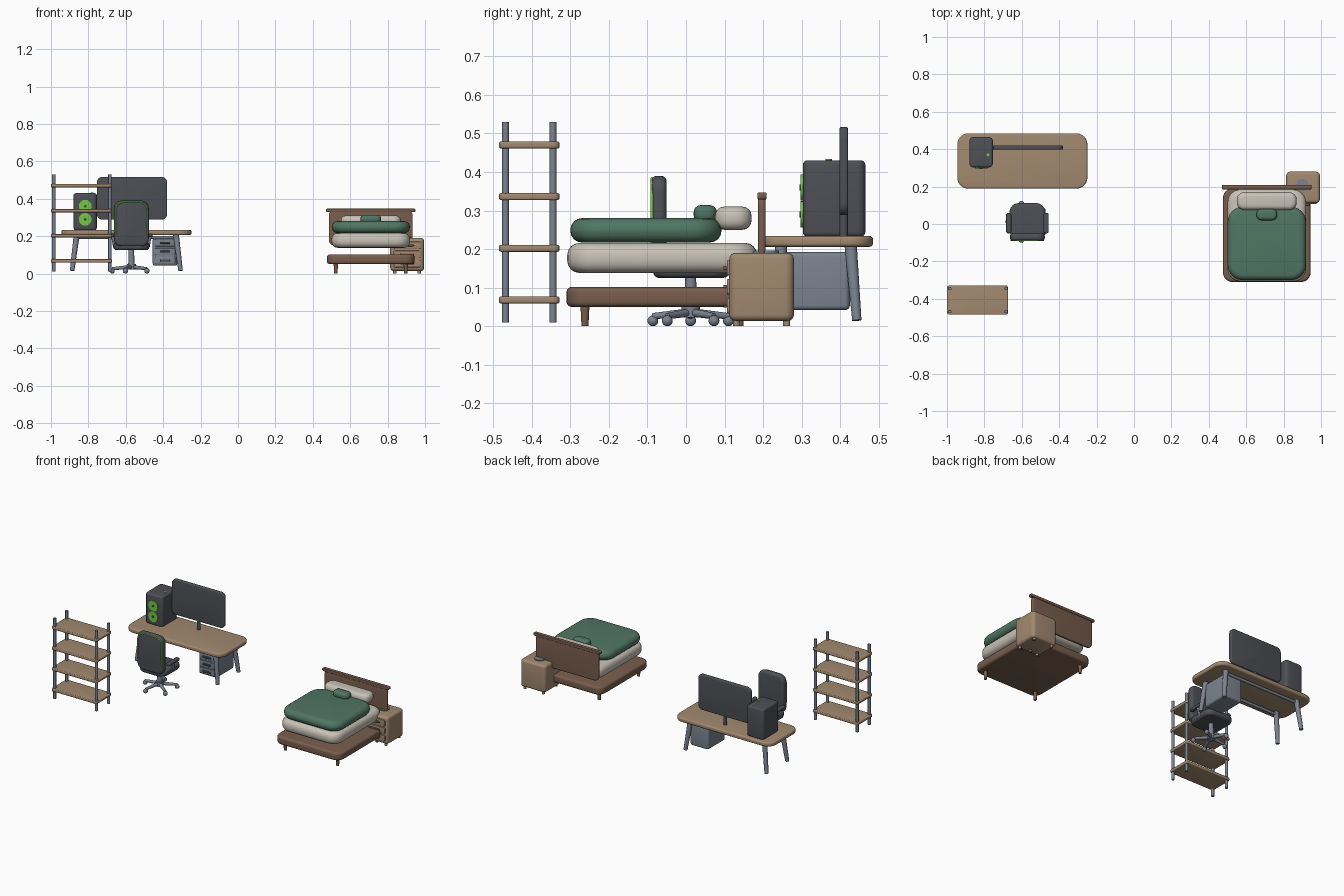
import bpy, bmesh, math
from mathutils import Vector

cube = bpy.data.objects.get("Cube")
if cube:
    bpy.data.objects.remove(cube, do_unlink=True)


def material(name, red, green, blue):
    mat = bpy.data.materials.new(name)
    mat.use_nodes = True
    colour = (red, green, blue, 1)
    mat.diffuse_color = colour
    mat.node_tree.nodes["Principled BSDF"].inputs["Base Color"].default_value = colour
    return mat


light_wood = material("light wood", 0.36, 0.25, 0.16)
dark_wood = material("dark wood", 0.19, 0.11, 0.075)
green_fabric = material("green fabric", 0.08, 0.18, 0.125)
cream_fabric = material("cream fabric", 0.58, 0.54, 0.47)
charcoal = material("charcoal", 0.075, 0.08, 0.092)
steel = material("steel grey", 0.2, 0.23, 0.28)
lime = material("lime", 0.17, 0.58, 0.06)


def finish(name, bm, mat):
    """Turn a bmesh into a smooth shaded object of one colour."""
    bmesh.ops.recalc_face_normals(bm, faces=bm.faces)
    mesh = bpy.data.meshes.new(name)
    bm.to_mesh(mesh)
    bm.free()
    mesh.materials.append(mat)
    obj = bpy.data.objects.new(name, mesh)
    bpy.context.collection.objects.link(obj)
    bpy.ops.object.select_all(action="DESELECT")
    obj.select_set(True)
    bpy.context.view_layer.objects.active = obj
    bpy.ops.object.shade_smooth_by_angle(angle=math.radians(40))
    return obj


def slab(name, mat, xs, ys, zs, corner, edge, axis="z"):
    """Box with rounded corners around the given axis and softened rims."""
    k = "xyz".index(axis)
    bm = bmesh.new()
    bmesh.ops.create_cube(bm, size=1)
    for v in bm.verts:
        for i, (low, high) in enumerate((xs, ys, zs)):
            v.co[i] = low if v.co[i] < 0 else high
    centre = ((xs, ys, zs)[k][0] + (xs, ys, zs)[k][1]) / 2

    def crosses(e):
        return (e.verts[0].co[k] > centre) != (e.verts[1].co[k] > centre)

    around = [e for e in bm.edges if crosses(e)]
    bmesh.ops.bevel(bm, geom=around, offset=corner, segments=6, profile=0.5, affect="EDGES")
    rim = [e for e in bm.edges if not crosses(e)]
    bmesh.ops.bevel(bm, geom=rim, offset=edge, segments=4, profile=0.5, affect="EDGES")
    return finish(name, bm, mat)


def rod(name, mat, start, end, radius, end_radius=None, sides=20):
    """Straight or tapered round bar between two points."""
    start, end = Vector(start), Vector(end)
    span = end - start
    bm = bmesh.new()
    bmesh.ops.create_cone(bm, cap_ends=True, segments=sides, radius1=radius,
                          radius2=end_radius or radius, depth=span.length)
    bmesh.ops.rotate(bm, verts=bm.verts, matrix=span.to_track_quat("Z", "Y").to_matrix())
    bmesh.ops.translate(bm, verts=bm.verts, vec=(start + end) / 2)
    return finish(name, bm, mat)


def ball(name, mat, centre, radius):
    bm = bmesh.new()
    bmesh.ops.create_uvsphere(bm, u_segments=16, v_segments=10, radius=radius)
    bmesh.ops.translate(bm, verts=bm.verts, vec=centre)
    return finish(name, bm, mat)


def around(centre, half):
    return centre - half, centre + half


def drawers(name, panel_mat, handle_mat, x, half, front, heights, tall):
    """Column of drawer fronts, each with a bar handle."""
    for z in heights:
        slab(name + "_drawer", panel_mat, around(x, half), (front - 0.006, front + 0.01),
             around(z, tall), 0.008, 0.003, "y")
        slab(name + "_handle", handle_mat, around(x, half / 2), (front - 0.015, front - 0.004),
             around(z, 0.005), 0.004, 0.002, "y")


# Open shelf rack
for x in (-0.985, -0.685):
    for y in (-0.468, -0.345):
        rod("shelf_post", steel, (x, y, 0.01), (x, y, 0.53), 0.009)
for z in (0.068, 0.202, 0.336, 0.47):
    slab("shelf_board", light_wood, (-1, -0.673), (-0.485, -0.328), around(z, 0.009), 0.015, 0.005)

# Desk with splayed legs and rails
desk_x, desk_y = -0.597, 0.337
slab("desk_top", light_wood, around(desk_x, 0.348), around(desk_y, 0.148), (0.206, 0.234), 0.06, 0.009)
for sy in (-1, 1):
    y = desk_y + sy * 0.09
    for sx in (-1, 1):
        rod("desk_leg", steel, (desk_x + sx * 0.29, y + sy * 0.016, 0.015),
            (desk_x + sx * 0.265, y, 0.21), 0.012, 0.016)
    rod("desk_rail", steel, (desk_x - 0.265, y, 0.193), (desk_x + 0.265, y, 0.193), 0.009)

# Drawer cabinet under the desk
cabinet_x = -0.39
slab("desk_cabinet", steel, around(cabinet_x, 0.066), (0.245, 0.425), (0.042, 0.192), 0.015, 0.012)
drawers("cabinet", steel, charcoal, cabinet_x, 0.055, 0.245, (0.07, 0.117, 0.164), 0.019)

# Computer tower with two front fans
tower_x = -0.817
slab("computer_tower", charcoal, around(tower_x, 0.062), (0.303, 0.465), (0.232, 0.43), 0.02, 0.012)
for z in (0.36, 0.29):
    rod("fan_ring", lime, (tower_x, 0.305, z), (tower_x, 0.297, z), 0.034, sides=32)
    rod("fan_hub", charcoal, (tower_x, 0.3, z), (tower_x, 0.294, z), 0.008)
rod("tower_button", lime, (-0.78, 0.37, 0.428), (-0.78, 0.37, 0.433), 0.008)

# Monitor on a slim neck
screen_x, screen_y = -0.567, 0.409
slab("monitor", charcoal, around(screen_x, 0.188), around(screen_y, 0.011), (0.288, 0.517), 0.03, 0.006, "y")
rod("monitor_neck", charcoal, (screen_x, screen_y, 0.23), (screen_x, screen_y, 0.3), 0.011)

# Swivel chair
chair_x, chair_y = -0.57, 0.012
slab("chair_seat", charcoal, around(chair_x, 0.096), (-0.085, 0.112), (0.125, 0.168), 0.05, 0.016)
slab("chair_back", charcoal, around(chair_x, 0.093), (-0.09, -0.05), (0.145, 0.39), 0.04, 0.015, "y")
rod("chair_column", steel, (chair_x, chair_y, 0.025), (chair_x, chair_y, 0.13), 0.018, 0.014)
rod("chair_hub", steel, (chair_x, chair_y, 0.022), (chair_x, chair_y, 0.05), 0.024)
for i in range(5):
    angle = math.pi + i * math.tau / 5
    x, y = chair_x + 0.103 * math.cos(angle), chair_y + 0.103 * math.sin(angle)
    rod("chair_foot", steel, (chair_x, chair_y, 0.036), (x, y, 0.026), 0.011, 0.008)
    ball("chair_caster", steel, (x, y, 0.014), 0.014)
for side in (-1, 1):
    x = chair_x + side * 0.1
    rod("arm_support", steel, (x - side * 0.01, 0.02, 0.14), (x, 0.01, 0.2), 0.008)
    slab("arm_pad", charcoal, around(x, 0.014), (-0.05, 0.06), (0.195, 0.213), 0.012, 0.006)

# Lime piping around the chair back
piping = bpy.data.curves.new("chair_piping", "CURVE")
piping.dimensions = "3D"
piping.bevel_depth = 0.004
piping.bevel_resolution = 2
path = [(-0.086, 0.21), (-0.086, 0.34), (-0.075, 0.37), (-0.05, 0.383)]
path += [(-x, z) for x, z in reversed(path)]
spline = piping.splines.new("POLY")
spline.points.add(len(path) - 1)
for point, (x, z) in zip(spline.points, path):
    point.co = (chair_x + x, -0.088, z, 1)
piping.materials.append(lime)
bpy.context.collection.objects.link(bpy.data.objects.new("chair_piping", piping))

# Bed: frame, legs and headboard
bed_x = 0.71
slab("bed_frame", dark_wood, around(bed_x, 0.234), (-0.31, 0.19), (0.05, 0.102), 0.05, 0.014)
for side in (-1, 1):
    for y in (-0.262, 0.14):
        rod("bed_leg", dark_wood, (bed_x + side * 0.187, y, 0), (bed_x + side * 0.187, y, 0.06), 0.009, 0.012)
slab("headboard", dark_wood, around(bed_x, 0.224), (0.187, 0.206), (0.15, 0.34), 0.03, 0.006, "y")
slab("headboard_rail", dark_wood, around(bed_x, 0.239), (0.185, 0.209), (0.328, 0.347), 0.008, 0.004, "y")

# Bedding
slab("mattress", cream_fabric, around(bed_x, 0.21), (-0.308, 0.185), (0.138, 0.216), 0.07, 0.032)
slab("duvet", green_fabric, around(bed_x, 0.209), (-0.3, 0.092), (0.217, 0.28), 0.08, 0.03)
slab("pillow", cream_fabric, around(bed_x, 0.16), (0.075, 0.17), (0.25, 0.31), 0.04, 0.024)
slab("cushion", green_fabric, around(bed_x, 0.055), (0.02, 0.08), (0.27, 0.314), 0.025, 0.018)

# Nightstand with drawers and a flat tray on top
stand_x, stand_y = 0.904, 0.196
slab("nightstand", light_wood, around(stand_x, 0.09), around(stand_y, 0.084), (0.014, 0.19), 0.022, 0.016)
drawers("nightstand", light_wood, dark_wood, stand_x, 0.072, 0.112, (0.053, 0.102, 0.151), 0.02)
rod("nightstand_tray", steel, (0.9, 0.208, 0.188), (0.9, 0.208, 0.196), 0.033, sides=32)
for sx in (-1, 1):
    for sy in (-1, 1):
        x, y = stand_x + sx * 0.065, stand_y + sy * 0.065
        rod("nightstand_leg", light_wood, (x, y, 0), (x, y, 0.02), 0.009)
